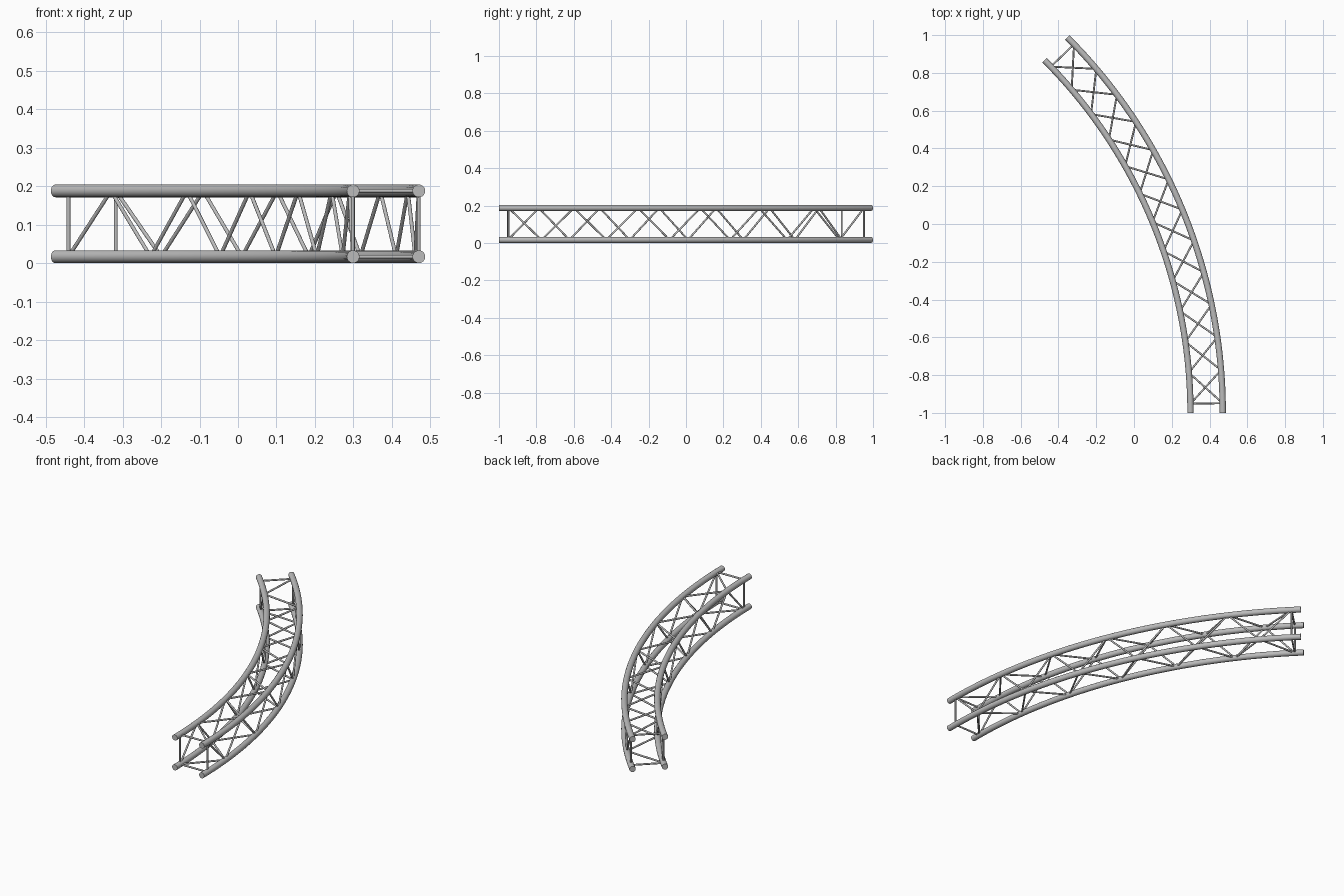
import bpy, bmesh, math
from mathutils import Vector, Matrix

if "Cube" in bpy.data.objects:
    bpy.data.objects.remove(bpy.data.objects["Cube"])

# Dimensions of the curved box truss
CENTRE = Vector((-2.342, -1, 0))
SWEEP = math.radians(45)
INNER, OUTER = 2.641, 2.812
TUBE, BRACE = 0.0165, 0.005
LOW, HIGH = TUBE, TUBE + 0.171
BAYS = 12
MARGIN = math.radians(1.05)

grey = bpy.data.materials.new("aluminium_grey")
grey.use_nodes = True
COLOUR = (0.5, 0.5, 0.5, 1)
grey.diffuse_color = COLOUR
grey.node_tree.nodes["Principled BSDF"].inputs["Base Color"].default_value = COLOUR


def finish(name, bm):
    bmesh.ops.recalc_face_normals(bm, faces=bm.faces)
    mesh = bpy.data.meshes.new(name)
    bm.to_mesh(mesh)
    bm.free()
    mesh.materials.append(grey)
    mesh.shade_smooth()
    mesh.set_sharp_from_angle(angle=math.radians(40))
    obj = bpy.data.objects.new(name, mesh)
    bpy.context.collection.objects.link(obj)
    return obj


def chord_tube(name, radius, height):
    """A round tube swept along the arc, with flat ends."""
    bm = bmesh.new()
    place = Matrix.Translation(CENTRE + Vector((radius, 0, height)))
    ring = bmesh.ops.create_circle(
        bm, segments=24, radius=TUBE,
        matrix=place @ Matrix.Rotation(math.pi / 2, 4, "X"))
    bmesh.ops.spin(bm, geom=ring["verts"] + bm.edges[:], cent=CENTRE,
                   axis=(0, 0, 1), angle=SWEEP, steps=48)
    bmesh.ops.holes_fill(bm, edges=[e for e in bm.edges if e.is_boundary])
    return finish(name, bm)


def node(index, corner):
    """Point on a chord's centre line at the given bay joint."""
    radius, height = corner
    a = MARGIN + (SWEEP - 2 * MARGIN) * index / BAYS
    return CENTRE + Vector((radius * math.cos(a), radius * math.sin(a), height))


def add_rod(bm, start, end):
    span = end - start
    turn = span.to_track_quat("Z", "Y").to_matrix().to_4x4()
    bmesh.ops.create_cone(
        bm, cap_ends=True, segments=12, radius1=BRACE, radius2=BRACE,
        depth=span.length, matrix=Matrix.Translation((start + end) / 2) @ turn)


def lattice(name, even, odd):
    """Zigzag bracing between two chords, closed by a straight rod at each end."""
    bm = bmesh.new()
    corners = (even, odd)
    for i in range(BAYS):
        add_rod(bm, node(i, corners[i % 2]), node(i + 1, corners[(i + 1) % 2]))
    for i in (0, BAYS):
        add_rod(bm, node(i, even), node(i, odd))
    return finish(name, bm)


# Four main chords
inner_low, inner_high = (INNER, LOW), (INNER, HIGH)
outer_low, outer_high = (OUTER, LOW), (OUTER, HIGH)
chord_tube("inner_lower_chord", *inner_low)
chord_tube("inner_upper_chord", *inner_high)
chord_tube("outer_lower_chord", *outer_low)
chord_tube("outer_upper_chord", *outer_high)

# Bracing on the four sides, meeting at shared joints
lattice("top_bracing", outer_high, inner_high)
lattice("bottom_bracing", inner_low, outer_low)
lattice("outer_bracing", outer_high, outer_low)
lattice("inner_bracing", inner_low, inner_high)
